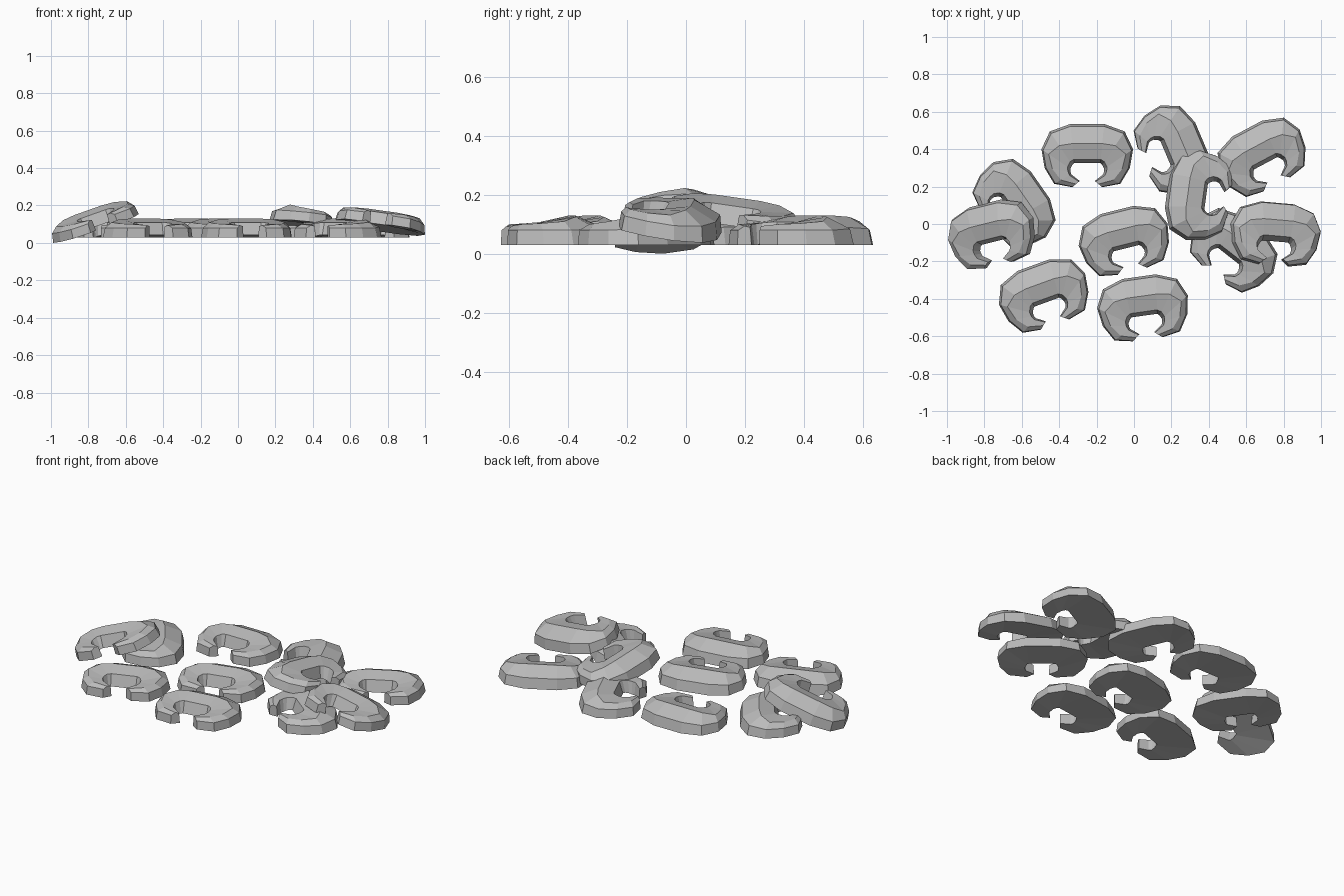
import bpy
import bmesh
from math import radians
from mathutils import Euler

cube = bpy.data.objects.get("Cube")
if cube:
    bpy.data.objects.remove(cube, do_unlink=True)

grey = bpy.data.materials.new("warm_grey")
grey.use_nodes = True
COLOUR = (0.5, 0.5, 0.5, 1)
grey.diffuse_color = COLOUR
grey.node_tree.nodes["Principled BSDF"].inputs["Base Color"].default_value = COLOUR

# Half of the curl: outer x, y, inner x, y,
# then ridge fraction, wall height, ridge height, inner height, underside lift
HALF = [
    (0.09, 0.17, 0.07, -0.04, 0.5, 0.06, 0.1, 0.078, 0.012),
    (0.2, 0.13, 0.08, -0.05, 0.42, 0.055, 0.095, 0.078, 0.012),
    (0.245, 0.035, 0.09, -0.07, 0.25, 0.05, 0.08, 0.075, 0.006),
    (0.228, -0.065, 0.09, -0.085, 0.3, 0.05, 0.073, 0.072, 0),
    (0.177, -0.15, 0.085, -0.1, 0.4, 0.05, 0.07, 0.07, 0),
    (0.08, -0.168, 0.04, -0.135, 0.5, 0.05, 0.064, 0.06, 0),
]


def curl_mesh():
    """Loft the ridged cross-section along a mirrored C-shaped path."""
    left = [(-s[0], s[1], -s[2], *s[3:]) for s in reversed(HALF)]
    bm = bmesh.new()
    rings = []
    for ox, oy, ix, iy, ridge, wall, top, inner, lift in left + HALF:
        section = [(0, 0), (0.06, wall), (ridge, top), (0.9, inner), (1, lift)]
        rings.append([bm.verts.new((ox + (ix - ox) * t, oy + (iy - oy) * t, z))
                      for t, z in section])
    n = len(rings[0])
    for a, b in zip(rings, rings[1:]):
        for i in range(n):
            j = (i + 1) % n
            bm.faces.new((a[i], a[j], b[j], b[i]))
    bm.faces.new(rings[0])
    bm.faces.new(rings[-1])
    bmesh.ops.recalc_face_normals(bm, faces=bm.faces)
    mesh = bpy.data.meshes.new("curled_piece")
    bm.to_mesh(mesh)
    bm.free()
    mesh.materials.append(grey)
    return mesh


# Scattered pieces: x, y, z, turn, tilt about own x, tilt about own y
PIECES = [
    (-0.25, 0.365, 0.03, 0, 0, 0),
    (0.205, 0.395, 0.03, -67, 0, 0),
    (0.685, 0.36, 0.03, 28, 0, 0),
    (0.345, 0.15, 0.087, 82, 4, 8),
    (0.755, -0.055, 0.083, -5, -8, 8),
    (0.53, -0.14, 0.03, -38, 0, 0),
    (-0.05, -0.09, 0.03, 14, 0, 0),
    (-0.48, -0.38, 0.03, 20, 0, 0),
    (0.05, -0.45, 0.03, 8, 0, 0),
    (-0.755, -0.055, 0.08, 14, 0, -19),
    (-0.64, 0.11, 0.03, -55, 0, 0),
]
piece = curl_mesh()
for k, (x, y, z, turn, rx, ry) in enumerate(PIECES, 1):
    ob = bpy.data.objects.new(f"curled_piece_{k}", piece)
    ob.location = (x, y, z)
    ob.rotation_euler = Euler((radians(rx), radians(ry), radians(turn)))
    bpy.context.collection.objects.link(ob)
